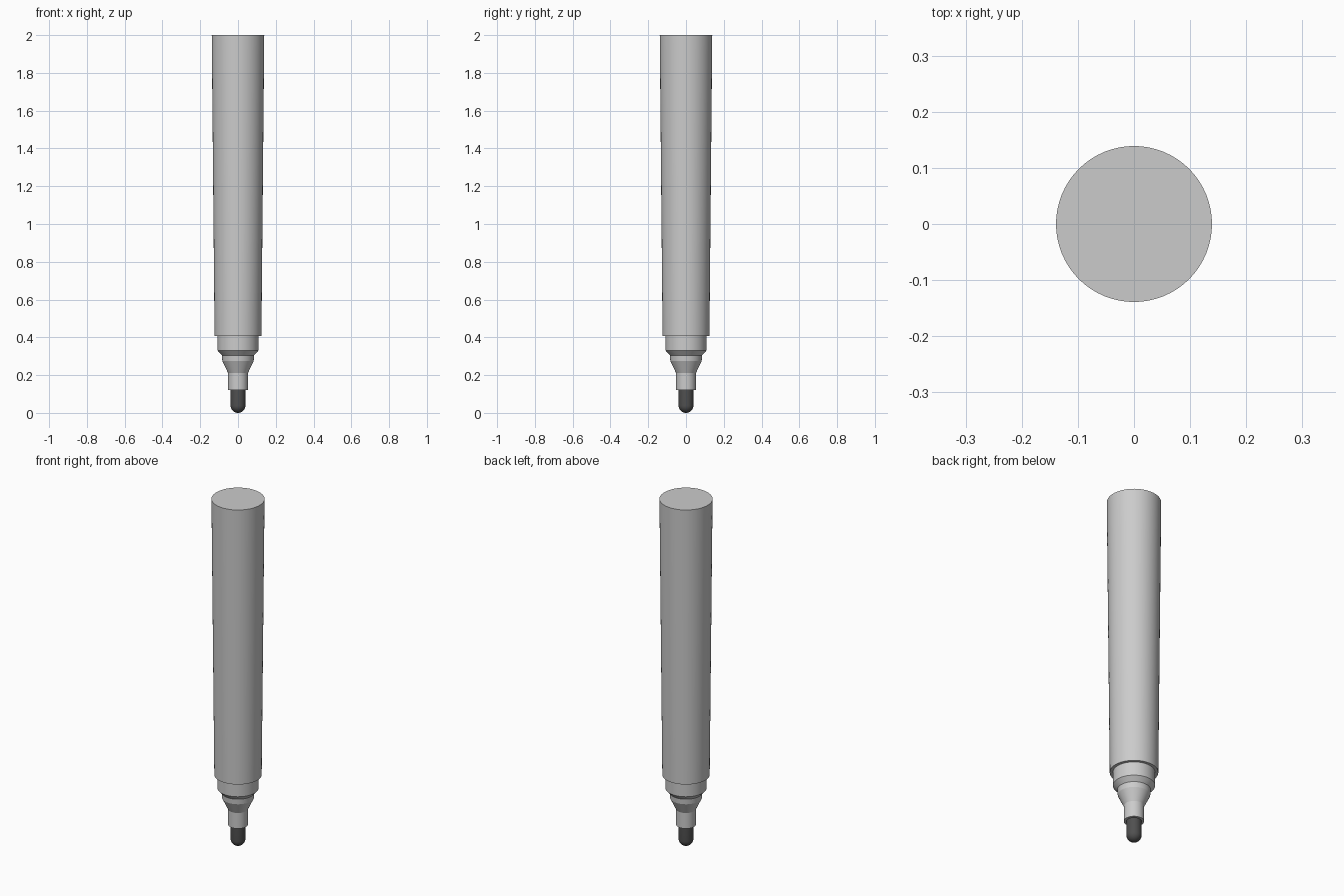
import bpy, bmesh, math

if "Cube" in bpy.data.objects:
    bpy.data.objects.remove(bpy.data.objects["Cube"])

SIDES = 64


def lathe(name, profile, angle=30):
    """Revolve an (r, z) profile, listed from bottom to top, around z."""
    bm = bmesh.new()
    rings = []
    for r, z in profile:
        if r == 0:
            rings.append([bm.verts.new((0, 0, z))])
        else:
            rings.append([bm.verts.new((r * math.cos(2 * math.pi * i / SIDES),
                                        r * math.sin(2 * math.pi * i / SIDES), z))
                          for i in range(SIDES)])
    for a, b in zip(rings, rings[1:]):
        for i in range(SIDES):
            j = (i + 1) % SIDES
            if len(a) == 1:
                bm.faces.new((a[0], b[j], b[i]))
            else:
                bm.faces.new((a[i], a[j], b[j], b[i]))
    # Flat end caps
    if len(rings[0]) > 1:
        bm.faces.new(rings[0][::-1])
    bm.faces.new(rings[-1])
    mesh = bpy.data.meshes.new(name)
    bm.to_mesh(mesh)
    bm.free()
    obj = bpy.data.objects.new(name, mesh)
    bpy.context.collection.objects.link(obj)
    bpy.ops.object.select_all(action='DESELECT')
    obj.select_set(True)
    bpy.context.view_layer.objects.active = obj
    bpy.ops.object.shade_smooth_by_angle(angle=math.radians(angle))
    return obj


# Long tapered barrel
lathe("barrel", [(0.124, 0.408), (0.139, 2.0)])

# Stepped collar and nozzle that holds the nib
lathe("nozzle", [(0.052, 0.12), (0.052, 0.21), (0.083, 0.275), (0.085, 0.305),
                 (0.108, 0.33), (0.108, 0.408)], angle=15)

# Dark rounded nib
R = 0.039
dome = [(R * math.sin(t * math.pi / 20), R - R * math.cos(t * math.pi / 20))
        for t in range(11)]
dome[0] = (0, 0)
nib = lathe("nib", dome + [(R, 0.12)])
ink = bpy.data.materials.new("dark_ink")
ink.diffuse_color = (0.08, 0.08, 0.08, 1)
ink.use_nodes = True
ink.node_tree.nodes["Principled BSDF"].inputs["Base Color"].default_value = ink.diffuse_color
nib.data.materials.append(ink)
